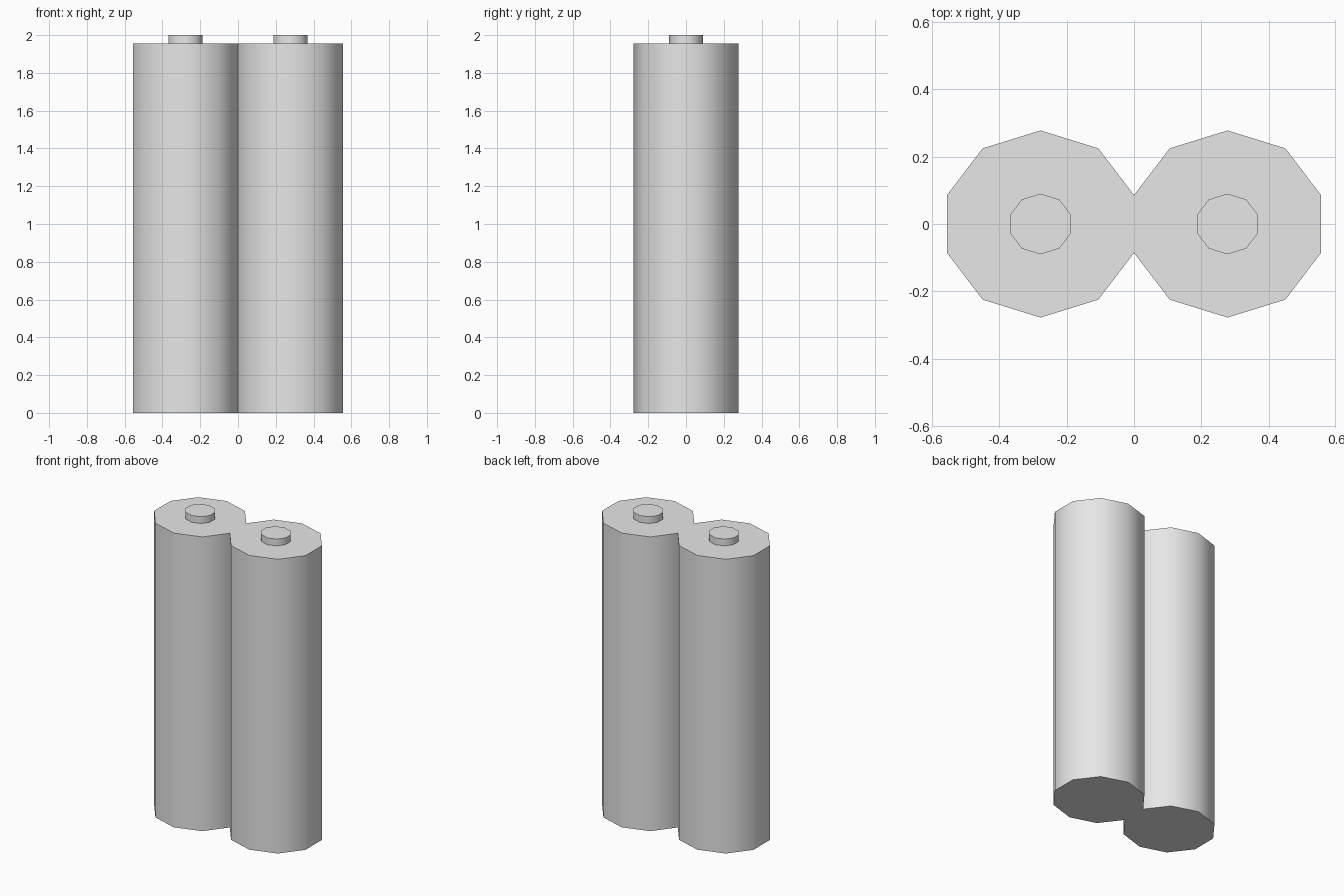
import bpy
import math

cube = bpy.data.objects.get("Cube")
if cube:
    bpy.data.objects.remove(cube, do_unlink=True)

# Single light grey material
grey = bpy.data.materials.new("light grey")
grey.use_nodes = True
colour = (0.8, 0.8, 0.8, 1)
grey.diffuse_color = colour
grey.node_tree.nodes["Principled BSDF"].inputs["Base Color"].default_value = colour

SIDES = 10
HALF = 0.278      # half width of one cell
BODY_TOP = 1.955


def ten_sided(name, x, half, bottom, top):
    """Upright prism with equal width and depth, a corner facing the back."""
    bpy.ops.mesh.primitive_cylinder_add(
        vertices=SIDES, radius=half, depth=top - bottom,
        location=(x, 0, (bottom + top) / 2))
    obj = bpy.context.object
    obj.name = name
    obj.scale.x = 1 / math.cos(math.pi / SIDES)
    bpy.ops.object.transform_apply(location=False, rotation=False, scale=True)
    obj.data.materials.append(grey)
    bpy.ops.object.shade_smooth_by_angle(angle=math.radians(45))
    return obj


# Two cells side by side, each with a raised terminal
for side, sign in (("left", 1), ("right", -1)):
    ten_sided(side + "_cell_body", sign * HALF, HALF, 0, BODY_TOP)
    ten_sided(side + "_terminal", sign * HALF, 0.09, BODY_TOP, 2)
